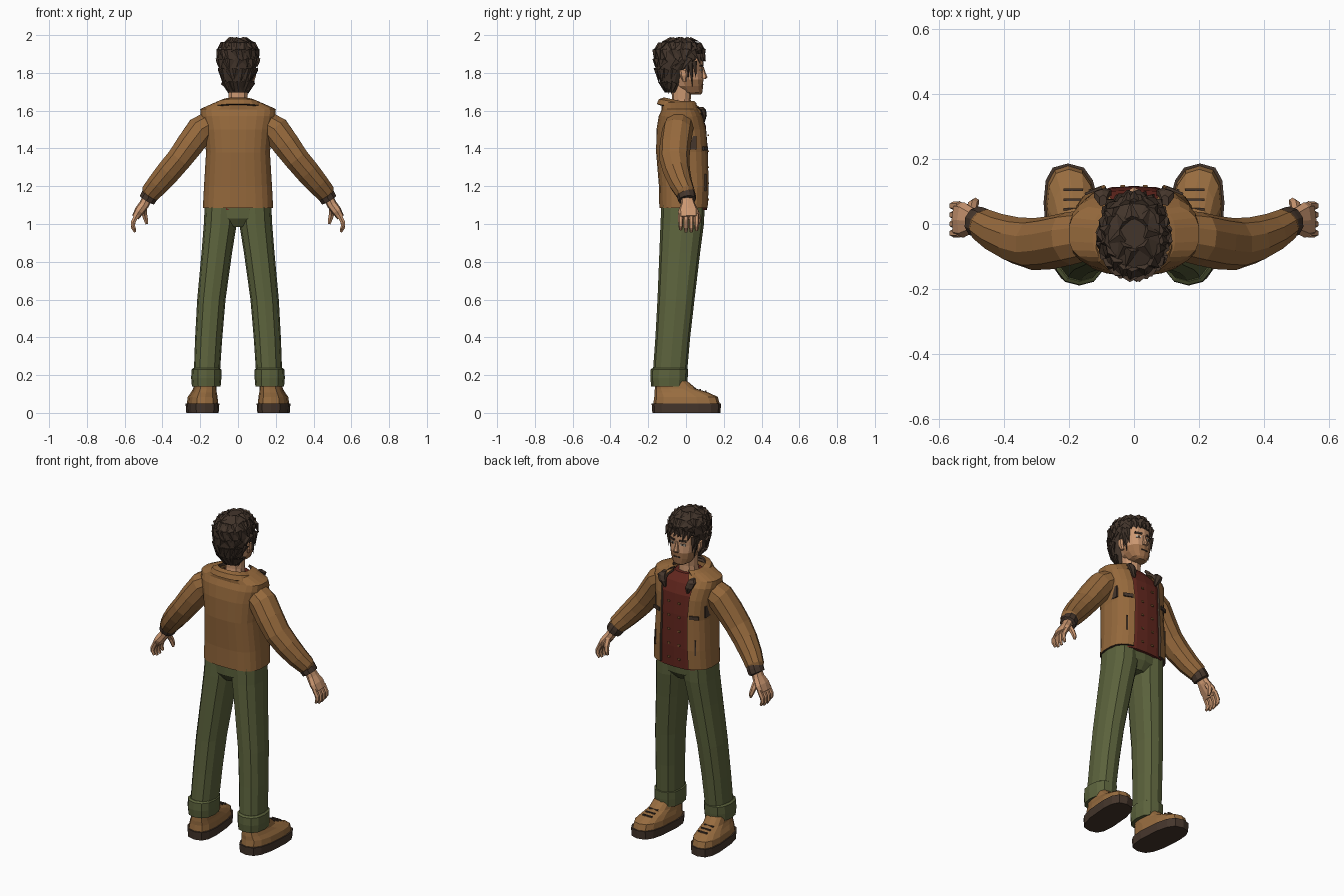
import bpy, bmesh, math, random
from mathutils import Vector

random.seed(4)
if "Cube" in bpy.data.objects:
    bpy.data.objects.remove(bpy.data.objects["Cube"])


def material(name, *rgb):
    m = bpy.data.materials.new(name)
    m.use_nodes = True
    color = (*rgb, 1)
    m.diffuse_color = color
    m.node_tree.nodes["Principled BSDF"].inputs["Base Color"].default_value = color
    return m


TAN = material("jacket tan", .30, .14, .045)
DARK = material("dark brown", .06, .037, .025)
GREEN = material("trouser green", .105, .122, .045)
HAIR = material("hair brown", .055, .035, .024)
RED = material("shirt red", .125, .02, .013)
SKIN = material("skin", .60, .31, .165)
STUBBLE = material("stubble", .36, .17, .075)
LEATHER = material("shoe leather", .31, .15, .05)
WHITE = material("eye white", .6, .55, .45)


def finish(name, bm, mats, pair=False, closed=True, rule=None):
    if closed:
        bmesh.ops.recalc_face_normals(bm, faces=bm.faces)
    if rule:
        for f in bm.faces:
            f.material_index = rule(f.calc_center_median())
    me = bpy.data.meshes.new(name)
    bm.to_mesh(me)
    bm.free()
    for m in mats:
        me.materials.append(m)
    ob = bpy.data.objects.new(name, me)
    bpy.context.collection.objects.link(ob)
    if pair:
        ob.modifiers.new("mirror", "MIRROR").use_mirror_merge = False
    return ob


def ring_point(station, ang, power, t=Vector((0, 0, 1))):
    x, y, z, a, b = station
    side = Vector((0, 1, 0))
    u = (side - t * t.dot(side)).normalized()
    w = u.cross(t)
    c, s = math.cos(ang), math.sin(ang)
    return (Vector((x, y, z)) + w * a * math.copysign(abs(c) ** power, c)
            + u * b * math.copysign(abs(s) ** power, s))


def loft(name, stations, mats, n=12, power=.85, follow=False, gap=0, bend=None,
         pair=False, rule=None):
    """Skin rounded rings; gap (degrees) leaves an opening toward +y."""
    bm, rings = bmesh.new(), []
    start, span = math.radians(90 + gap), math.radians(360 - 2 * gap)
    for i, st in enumerate(stations):
        t = Vector((0, 0, 1))
        if follow:
            lo, hi = stations[max(i - 1, 0)], stations[min(i + 1, len(stations) - 1)]
            t = (Vector(hi[:3]) - Vector(lo[:3])).normalized()
        pts = [ring_point(st, start + span * k / (n - 1 if gap else n), power, t) for k in range(n)]
        rings.append([bm.verts.new(bend(p) if bend else p) for p in pts])
    for r, q in zip(rings, rings[1:]):
        for k in range(n - 1 if gap else n):
            j = (k + 1) % n
            bm.faces.new((r[k], r[j], q[j], q[k]))
    if not gap:
        bm.faces.new(rings[0][::-1])
        bm.faces.new(rings[-1])
    return finish(name, bm, mats, pair, not gap, rule)


def plate(name, loc, size, mat, turn=0, pair=True):
    bm = bmesh.new()
    bmesh.ops.create_cube(bm, size=1)
    for v in bm.verts:
        v.co = Vector([a * b for a, b in zip(v.co, size)])
        v.co.rotate(Vector((0, 1, 0)).rotation_difference(
            Vector((math.sin(math.radians(turn)), math.cos(math.radians(turn)), 0))))
        v.co += Vector(loc)
    return finish(name, bm, [mat], pair)


# Shoes, splayed slightly outward
splay = lambda p: Vector((p.x + .08 * p.y, p.y, p.z))
loft("shoe_sole", [(.188, .002, 0, .082, .18), (.188, .002, .05, .086, .184)], [DARK],
     14, .7, bend=splay, pair=True)
loft("shoe_upper", [(.188, .003, .048, .08, .176), (.187, 0, .085, .076, .168),
                    (.183, -.025, .108, .066, .143), (.18, -.055, .128, .06, .11),
                    (.178, -.08, .17, .058, .085)], [LEATHER], 14, .75, bend=splay, pair=True)
for k in range(3):
    plate("shoe_lace", (.187, .045 + .03 * k, .13 - .008 * k), (.06, .008, .008), DARK)

# Trousers
loft("trouser_leg", [(.168, -.09, .15, .068, .09), (.155, -.07, .4, .072, .092),
                     (.141, -.053, .6, .075, .098), (.112, -.033, .85, .081, .108),
                     (.094, -.02, 1.0, .087, .115), (.088, -.015, 1.12, .087, .115)],
     [GREEN], 12, pair=True)
loft("trouser_cuff", [(.168, -.09, .14, .076, .094), (.168, -.09, .185, .08, .099),
                      (.167, -.088, .23, .079, .099), (.167, -.088, .238, .068, .088)],
     [GREEN], 12, pair=True)
loft("trouser_seat", [(0, -.02, .985, .04, .08), (0, -.018, 1.03, .12, .112),
                      (0, -.015, 1.12, .17, .115)], [GREEN], 16, .75)

# Shirt and its fastenings
loft("shirt", [(0, -.008, 1.075, .166, .12), (0, -.005, 1.2, .16, .122),
               (0, -.012, 1.4, .15, .127), (0, -.015, 1.52, .155, .12),
               (0, -.02, 1.58, .13, .1), (0, -.025, 1.625, .068, .07)], [RED], 20, .7)
for k in range(5):
    plate("shirt_stud", (.035, .117, 1.13 + .085 * k), (.014, .007, .009), TAN)

# Open jacket
jacket = loft("jacket_body", [(0, -.01, 1.085, .18, .125), (0, -.008, 1.2, .174, .129),
                              (0, -.018, 1.38, .163, .134), (0, -.022, 1.5, .175, .128),
                              (0, -.026, 1.57, .192, .112), (0, -.03, 1.605, .195, .092),
                              (0, -.035, 1.635, .125, .09), (0, -.035, 1.645, .085, .08)],
              [TAN, DARK], 22, .7, gap=23)
shell = jacket.modifiers.new("thickness", "SOLIDIFY")
shell.thickness, shell.offset, shell.material_offset_rim = .014, 0, 1
collar_drop = lambda p: Vector((p.x, p.y, p.z - .22 * (p.y + .1)))
collar = loft("jacket_collar", [(0, -.02, 1.622, .132, .13), (0, -.025, 1.648, .115, .115),
                                (0, -.03, 1.66, .085, .085)],
              [TAN, DARK], 16, .8, gap=32, bend=collar_drop)
fold = collar.modifiers.new("thickness", "SOLIDIFY")
fold.thickness, fold.offset, fold.material_offset_rim = .014, 0, 1
loft("lapel", [(.075, .09, 1.535, .006, .008), (.09, .098, 1.575, .024, .012),
               (.1, .09, 1.605, .026, .016), (.095, .07, 1.62, .012, .02)], [DARK], 6, pair=True)
plate("side_patch", (.167, .03, 1.43), (.05, .008, .07), DARK, 90)
plate("chest_pocket_flap", (.125, .102, 1.4), (.055, .008, .02), DARK, 22)
plate("lower_pocket_edge", (.135, .103, 1.22), (.008, .008, .09), DARK, 22)

# Sleeves
loft("sleeve", [(.12, -.03, 1.545, .07, .075), (.2, -.045, 1.495, .08, .082),
                (.255, -.057, 1.42, .076, .082), (.31, -.062, 1.345, .07, .08),
                (.365, -.05, 1.28, .068, .072), (.42, -.028, 1.215, .062, .062),
                (.463, -.003, 1.165, .054, .052), (.472, .002, 1.153, .042, .042)],
     [TAN], 10, 1, follow=True, pair=True)
loft("sleeve_cuff", [(.455, -.003, 1.175, .044, .046), (.468, .002, 1.15, .048, .05),
                     (.482, .006, 1.127, .046, .048), (.484, .006, 1.124, .03, .034)],
     [DARK], 10, 1, follow=True, pair=True)

# Hands
loft("palm", [(.474, .004, 1.15, .026, .03), (.496, .01, 1.105, .027, .038),
              (.522, .012, 1.07, .026, .054), (.543, .014, 1.035, .02, .052)],
     [SKIN], 8, .8, follow=True, pair=True)
for k in range(4):
    y, drop = -.028 + .028 * k, (.012, 0, 0, .008)[k]
    loft("finger", [(.535, y, 1.05, .014, .014), (.555, y, 1.01, .014, .013),
                    (.556, y, .98 + drop, .012, .012), (.545, y, .957 + drop, .007, .008)],
         [SKIN], 6, 1, follow=True, pair=True)
loft("thumb", [(.5, .035, 1.09, .018, .018), (.495, .06, 1.05, .016, .016),
               (.487, .068, 1.02, .013, .013), (.483, .066, 1.0, .007, .007)],
     [SKIN], 6, 1, follow=True, pair=True)

# Head, with stubble low on the face
loft("neck", [(0, -.03, 1.58, .062, .058), (0, -.025, 1.66, .052, .05),
              (0, -.02, 1.75, .054, .055)], [SKIN], 10)
loft("head", [(0, .045, 1.685, .028, .034), (0, .032, 1.697, .05, .055),
              (0, .016, 1.73, .067, .074), (0, .006, 1.765, .075, .086),
              (0, 0, 1.81, .08, .088), (0, -.005, 1.87, .085, .095),
              (0, -.02, 1.93, .075, .09), (0, -.03, 1.965, .04, .05)], [SKIN, STUBBLE], 14,
     rule=lambda c: 1 if c.z < 1.755 and c.y > -.01 else 0)
loft("nose", [(0, .092, 1.768, .016, .012), (0, .094, 1.778, .016, .02),
              (0, .09, 1.8, .01, .014), (0, .086, 1.83, .008, .008)], [SKIN], 6)
loft("ear", [(.078, -.008, 1.755, .008, .01), (.085, -.012, 1.785, .012, .02),
             (.086, -.014, 1.815, .01, .022)], [SKIN], 6, pair=True)
plate("eye", (.035, .079, 1.815), (.028, .008, .012), WHITE, 20)
plate("pupil", (.034, .081, 1.815), (.011, .008, .012), DARK, 20)
plate("eyebrow", (.036, .082, 1.838), (.042, .009, .01), HAIR, 20)
plate("mouth", (0, .09, 1.738), (.04, .006, .006), DARK, pair=False)

# Hair: a cap covered with overlapping pointed tufts
cap = [(0, -.075, 1.695, .048, .03), (0, -.075, 1.75, .076, .062), (0, -.065, 1.82, .095, .095),
       (0, -.038, 1.87, .106, .127), (0, -.036, 1.92, .102, .13), (0, -.034, 1.957, .08, .1),
       (0, -.03, 1.98, .035, .045)]
loft("hair_cap", cap, [HAIR], 14, 1)
bm = bmesh.new()


def tuft(root, tip, width):
    out = Vector((root.x, root.y + .03, .04)).normalized()
    across = out.cross(tip - root).normalized() * width
    base = [bm.verts.new(p) for p in (root - across, root + out * .014, root + across, root - out * .02)]
    end = bm.verts.new(tip)
    bm.faces.new(base)
    for a, b in zip(base, base[1:] + base[:1]):
        bm.faces.new((a, b, end))


for level in range(1, 7):
    count = 18 if level < 6 else 8
    for k in range(count):
        ang = (k + .5 * (level % 2) + random.uniform(-.25, .25)) * math.tau / count
        if level < 4 and math.sin(ang) > (.25 if level < 3 else .5):
            continue
        root = ring_point(cap[level], ang, 1)
        tip = ring_point(cap[level - 1], ang + random.uniform(-.2, .2), 1)
        flare = random.uniform(1.02, 1.1)
        tip = Vector((tip.x * flare, -.03 + (tip.y + .03) * flare, tip.z + random.uniform(-.015, .012)))
        tip.y = max(tip.y, -.178)
        tuft(root, tip, .024)
# Sideburns and fringe
for s in (-1, 1):
    for y, low in ((.005, 1.76), (.025, 1.725), (.045, 1.77)):
        tuft(Vector((s * .088, y, 1.86)), Vector((s * .079, y + .008, low)), .018)
for k in range(7):
    x = -.075 + .025 * k
    tuft(Vector((x, .088 - 4 * x * x, 1.9)),
         Vector((x + .012, .105 - 5 * x * x, 1.85 + random.uniform(-.015, .01))), .018)
finish("hair_tufts", bm, [HAIR])
